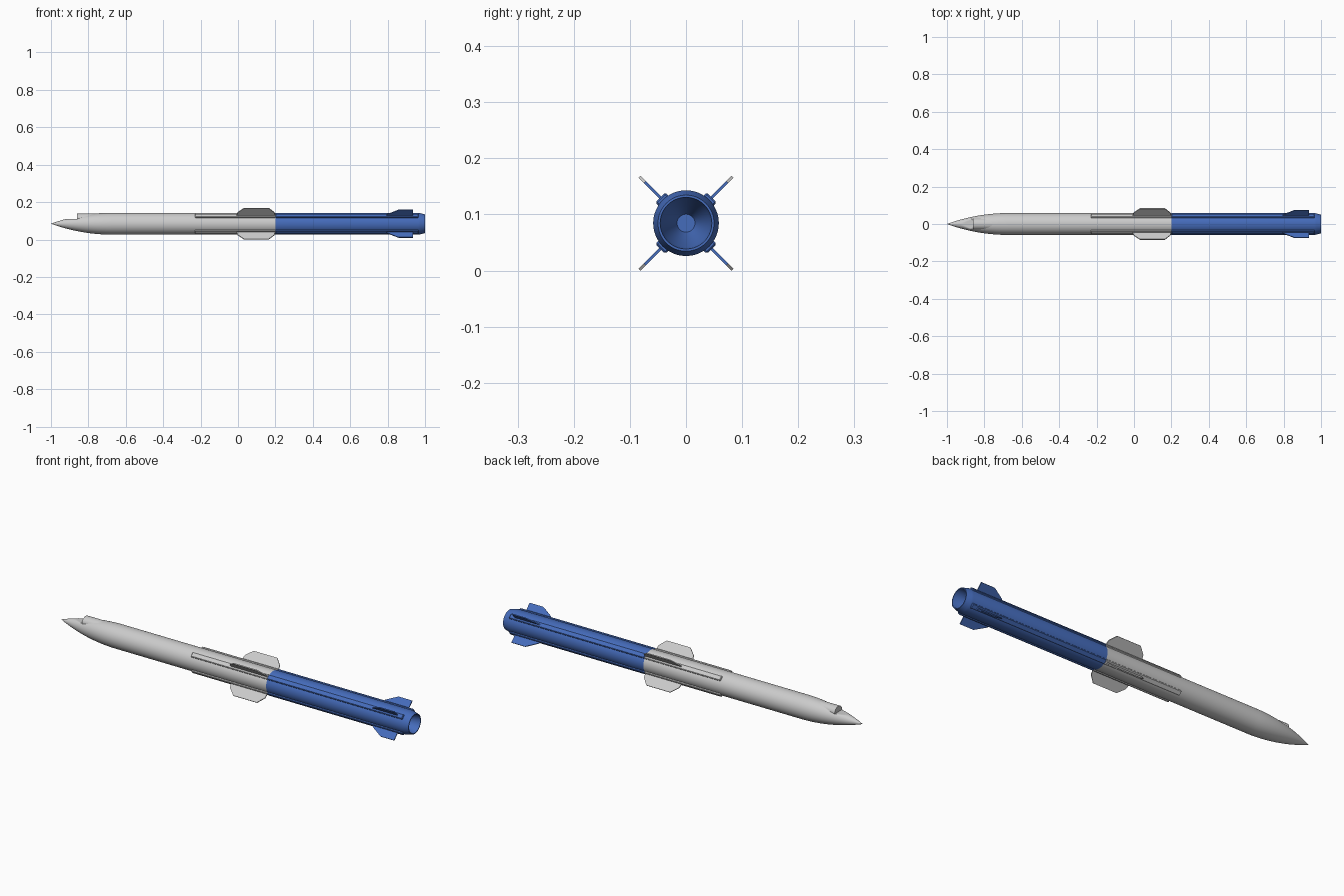
import bpy, bmesh, math
from mathutils import Vector

if "Cube" in bpy.data.objects:
    bpy.data.objects.remove(bpy.data.objects["Cube"])

AXIS = 0.0845   # height of the body axis
R = 0.0585      # body radius
SEGS = 64

blue = bpy.data.materials.new("blue_paint")
blue.diffuse_color = (0.06, 0.15, 0.5, 1)
blue.use_nodes = True
blue.node_tree.nodes["Principled BSDF"].inputs["Base Color"].default_value = blue.diffuse_color


def finish(name, bm, mat=None, smooth=True):
    mesh = bpy.data.meshes.new(name)
    bm.to_mesh(mesh)
    bm.free()
    ob = bpy.data.objects.new(name, mesh)
    bpy.context.collection.objects.link(ob)
    ob.location.z = AXIS
    if mat:
        mesh.materials.append(mat)
    if smooth:
        bpy.ops.object.select_all(action='DESELECT')
        ob.select_set(True)
        bpy.context.view_layer.objects.active = ob
        bpy.ops.object.shade_smooth_by_angle(angle=math.radians(30))
    return ob


def lathe(name, profile, mat=None, flat_rings=0, flat_z=1.0):
    """Revolve (x, radius) points about x; the first rings may be cut flat on top."""
    bm = bmesh.new()
    rings = []
    for k, (x, r) in enumerate(profile):
        ring = []
        for i in range(SEGS):
            t = 2 * math.pi * i / SEGS
            z = r * math.sin(t)
            if k < flat_rings:
                z = min(z, flat_z)
            ring.append(bm.verts.new((x, r * math.cos(t), z)))
        rings.append(ring)
    for a, b in zip(rings, rings[1:]):
        for i in range(SEGS):
            j = (i + 1) % SEGS
            bm.faces.new((a[i], a[j], b[j], b[i]))
    bmesh.ops.remove_doubles(bm, verts=bm.verts, dist=1e-5)
    return finish(name, bm, mat)


def four_plates(name, outline, thick, mat=None):
    """Extrude an (x, radius) outline and repeat it on the four diagonals."""
    bm = bmesh.new()
    for q in range(4):
        a = math.radians(45 + 90 * q)
        out = Vector((0, math.cos(a), math.sin(a)))
        side = Vector((0, -math.sin(a), math.cos(a)))
        lo, hi = [[bm.verts.new(Vector((x, 0, 0)) + out * r + side * s * thick / 2)
                   for x, r in outline] for s in (-1, 1)]
        bm.faces.new(lo)
        bm.faces.new(hi[::-1])
        for i in range(len(outline)):
            j = (i + 1) % len(outline)
            bm.faces.new((lo[i], hi[i], hi[j], lo[j]))
    bmesh.ops.recalc_face_normals(bm, faces=bm.faces)
    return finish(name, bm, mat, smooth=False)


# Ogive nose and grey forward body, with a flat ramp ahead of the sensor hump
L = 0.33
rho = (R * R + L * L) / (2 * R)


def ogive(x):
    return math.sqrt(rho * rho - (L - (x + 1)) ** 2) + R - rho


front = [-1 + 0.01 * i for i in range(15)]
rear = [-0.86 + 0.19 * i / 14 for i in range(15)]
profile = [(x, max(0, ogive(x))) for x in front + rear] + [(0.2, R)]
lathe("forward_body", profile, flat_rings=len(front), flat_z=0.026)

# Sensor hump that merges into the nose
bm = bmesh.new()
bmesh.ops.create_cone(bm, cap_ends=True, segments=48, radius1=0.027,
                      radius2=0.027, depth=0.16)
for v in bm.verts:
    x, y, z = v.co
    v.co = (z - 0.782, y * 1.12, x + 0.0275)
bmesh.ops.recalc_face_normals(bm, faces=bm.faces)
finish("sensor_hump", bm)

# Blue motor section with chamfered tail and hollow nozzle
lathe("motor_body", [(0.2, R), (0.965, R), (0.975, 0.0565), (1.0, 0.050),
                     (1.0, 0.046), (0.97, 0.042), (0.90, 0.016), (0.90, 0.0)], blue)

# Long raised rails on the diagonals
for name, x0, x1, mat in (("front_rails", -0.23, 0.2, None),
                          ("rear_rails", 0.2, 0.965, blue)):
    rail = four_plates(name, [(x0, 0.048), (x1, 0.048), (x1, 0.065), (x0, 0.065)],
                       0.025, mat)
    bev = rail.modifiers.new("edge", 'BEVEL')
    bev.width = 0.003
    bev.segments = 1

# Fins
four_plates("mid_fins", [(-0.01, 0.055), (-0.002, 0.085), (0.032, 0.117),
                         (0.165, 0.117), (0.195, 0.085), (0.199, 0.055)], 0.005)
four_plates("tail_fins", [(0.785, 0.055), (0.80, 0.072), (0.858, 0.104),
                          (0.935, 0.104), (0.935, 0.055)], 0.005, blue)
